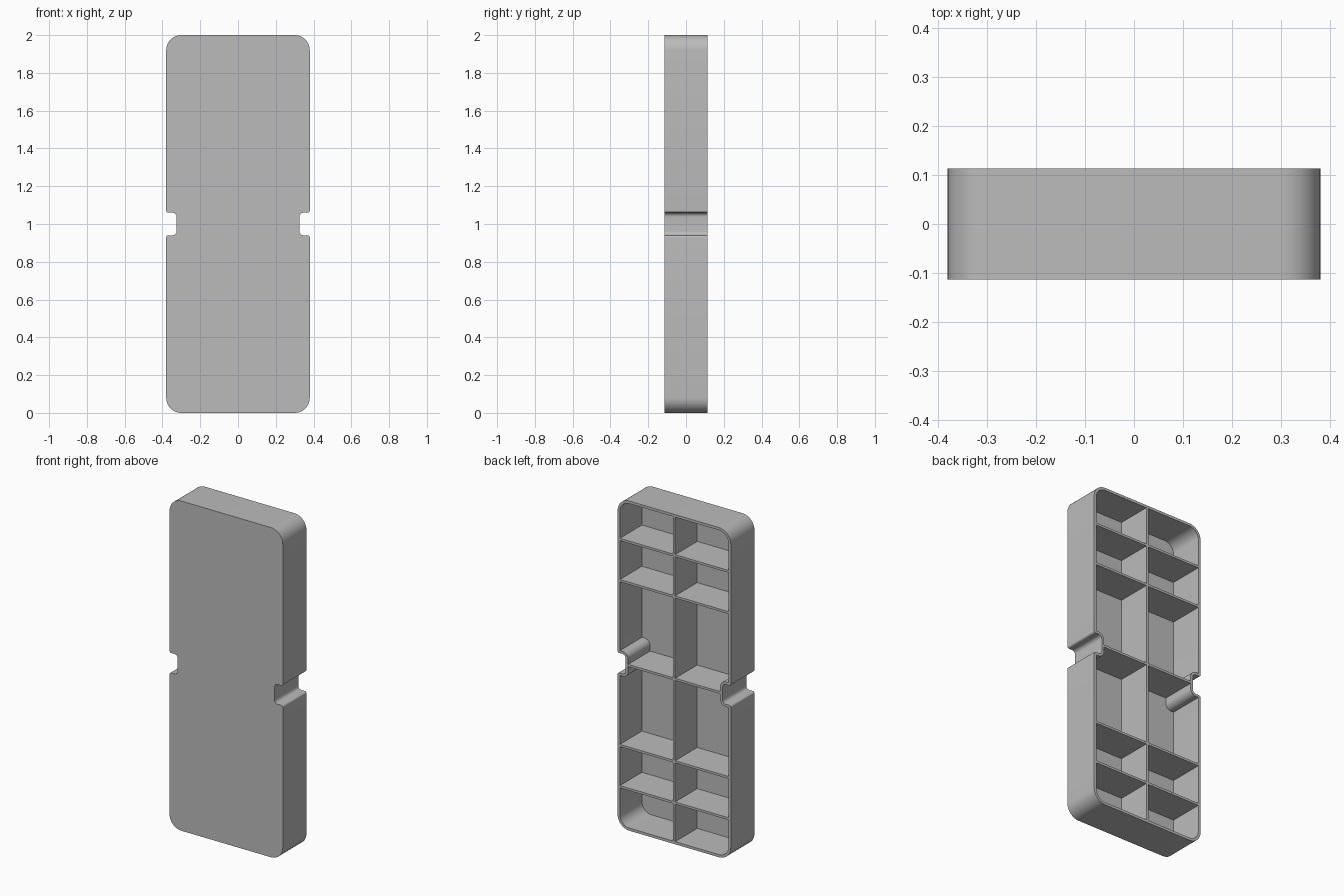
import bpy, bmesh, math
from mathutils import Vector

cube = bpy.data.objects.get("Cube")
if cube:
    bpy.data.objects.remove(cube, do_unlink=True)

HALF_W, HALF_D, HEIGHT = 0.38, 0.1135, 2.0
WALL, FLOOR = 0.016, 0.016
RIB = 0.014

grey = bpy.data.materials.new("plain_grey")
grey.use_nodes = True
grey.diffuse_color = (0.5, 0.5, 0.5, 1)
grey.node_tree.nodes["Principled BSDF"].inputs["Base Color"].default_value = (0.5, 0.5, 0.5, 1)


def finish(name, bm):
    bmesh.ops.recalc_face_normals(bm, faces=bm.faces)
    mesh = bpy.data.meshes.new(name)
    bm.to_mesh(mesh)
    bm.free()
    mesh.materials.append(grey)
    obj = bpy.data.objects.new(name, mesh)
    bpy.context.collection.objects.link(obj)
    return obj


def outline(inset, steps=10):
    """Rounded outline with a notch in each long side, moved inward by inset."""
    side, notch = HALF_W - inset, 0.325 - inset
    low, high = 0.94 - inset, 1.06 + inset
    # corner x, corner z, radius, bends inward
    right = [(side, inset, 0.08, False), (side, low, 0.012, False),
             (notch, low, 0.022, True), (notch, high, 0.022, True),
             (side, high, 0.012, False), (side, HEIGHT - inset, 0.08, False)]
    corners = right + [(-x, z, r, c) for x, z, r, c in reversed(right)]
    points = []
    for i, (x, z, r, concave) in enumerate(corners):
        r = max(r + inset if concave else r - inset, 0.001)
        here = Vector((x, z))
        a = (Vector(corners[i - 1][:2]) - here).normalized()
        b = (Vector(corners[(i + 1) % len(corners)][:2]) - here).normalized()
        centre = here + (a + b) * r
        for k in range(steps + 1):
            t = math.pi / 2 * k / steps
            points.append(centre - b * r * math.cos(t) - a * r * math.sin(t))
    return points


# Open-backed shell: front plate, outer wall, rim, cavity wall and floor
bm = bmesh.new()
rings = []
for inset, y in ((0, -HALF_D), (0, HALF_D), (WALL, HALF_D), (WALL, FLOOR - HALF_D)):
    rings.append([bm.verts.new((p.x, y, p.y)) for p in outline(inset)])
for r1, r2 in zip(rings, rings[1:]):
    for i in range(len(r1)):
        j = (i + 1) % len(r1)
        bm.faces.new((r1[i], r1[j], r2[j], r2[i]))
bm.faces.new(rings[0])
bm.faces.new(rings[-1])
shell = finish("shell", bm)
bpy.context.view_layer.objects.active = shell
shell.select_set(True)
bpy.ops.object.shade_smooth_by_angle(angle=math.radians(30))
shell.select_set(False)


def rib(name, x0, x1, z0, z1):
    bm = bmesh.new()
    bmesh.ops.create_cube(bm, size=1)
    y0, y1 = FLOOR - HALF_D, HALF_D
    for v in bm.verts:
        v.co = ((x0 + x1) / 2 + v.co.x * (x1 - x0),
                (y0 + y1) / 2 + v.co.y * (y1 - y0),
                (z0 + z1) / 2 + v.co.z * (z1 - z0))
    finish(name, bm)


# Long central divider and the cross ribs on both sides of it
rib("central_divider", -RIB / 2, RIB / 2, WALL, HEIGHT - WALL)
for n, z in enumerate((0.25, 0.5, 1.0, 1.5, 1.75), 1):
    end = (0.325 if z == 1.0 else HALF_W) - WALL
    rib(f"left_cross_rib_{n}", RIB / 2, end, z - RIB / 2, z + RIB / 2)
    rib(f"right_cross_rib_{n}", -end, -RIB / 2, z - RIB / 2, z + RIB / 2)
